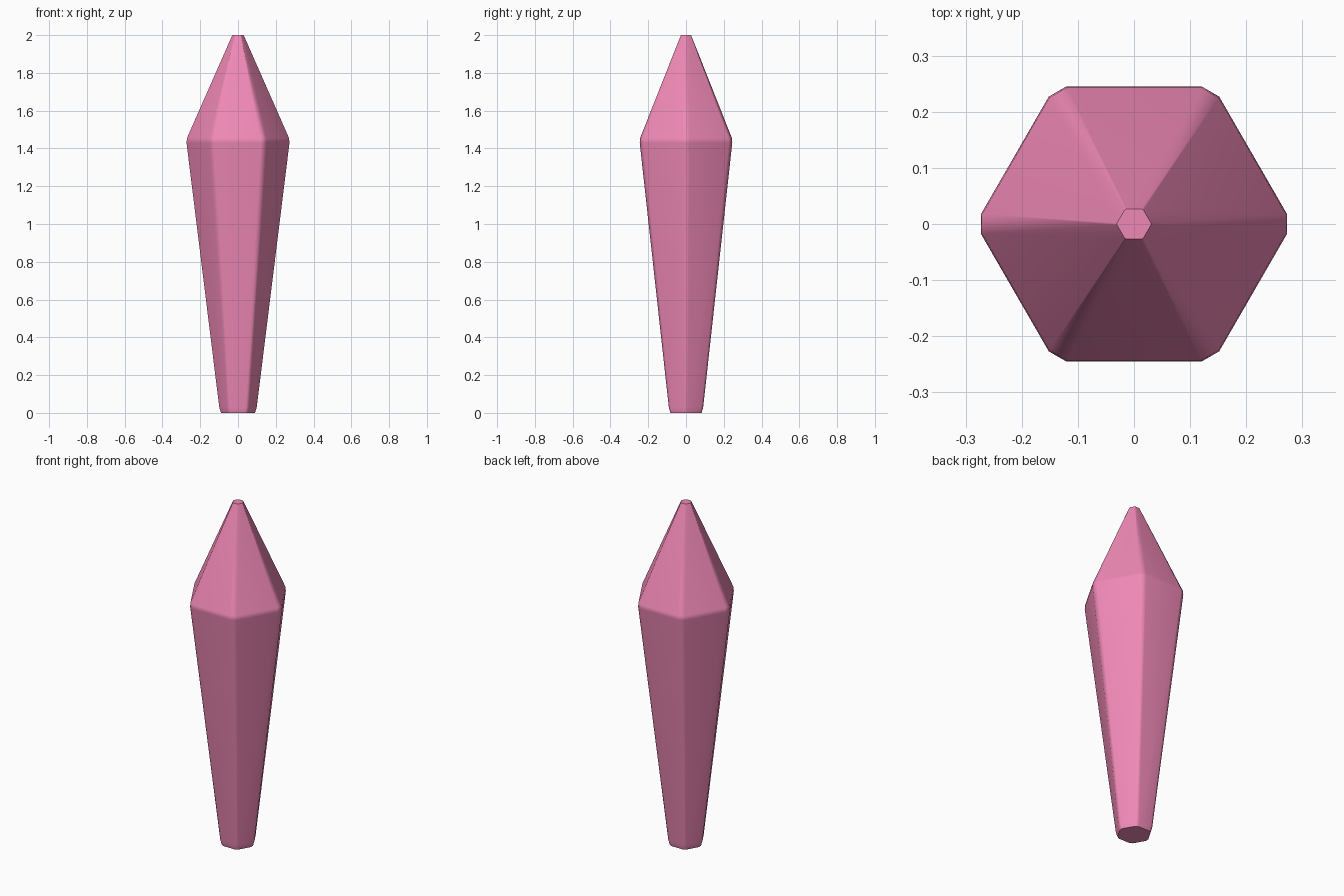
import bpy, bmesh, math

if "Cube" in bpy.data.objects:
    bpy.data.objects.remove(bpy.data.objects["Cube"])

# Rings from bottom to tip: height, hexagon apothem, half-width of the corner bevel
RINGS = [
    (0.0, 0.083, 0.010),
    (0.03, 0.091, 0.010),
    (1.43, 0.245, 0.018),
    (1.455, 0.243, 0.018),
    (2.0, 0.027, 0.002),
]


def ring_points(z, apothem, cut):
    radius = apothem / math.cos(math.pi / 6) - cut * math.tan(math.pi / 6)
    points = []
    for k in range(6):
        a = math.radians(60 * k)
        for s in (-cut, cut):
            points.append((radius * math.cos(a) - s * math.sin(a),
                           radius * math.sin(a) + s * math.cos(a), z))
    return points


# Crystal body: lofted hexagon with bevelled ridges
bm = bmesh.new()
rings = [[bm.verts.new(p) for p in ring_points(*r)] for r in RINGS]
for lo, hi in zip(rings, rings[1:]):
    for i in range(12):
        j = (i + 1) % 12
        bm.faces.new((lo[i], lo[j], hi[j], hi[i]))
bm.faces.new(rings[0][::-1])
bm.faces.new(rings[-1])
bmesh.ops.recalc_face_normals(bm, faces=bm.faces[:])
mesh = bpy.data.meshes.new("crystal")
bm.to_mesh(mesh)
bm.free()

crystal = bpy.data.objects.new("crystal", mesh)
bpy.context.collection.objects.link(crystal)
bpy.context.view_layer.objects.active = crystal
crystal.select_set(True)
bpy.ops.object.shade_smooth_by_angle(angle=math.radians(50))

# Large facets stay flat, only the bevels blend
weighted = crystal.modifiers.new("weighted_normals", 'WEIGHTED_NORMAL')
weighted.keep_sharp = True

# Pink material
pink = bpy.data.materials.new("pink")
pink.diffuse_color = (0.87, 0.25, 0.47, 1.0)
pink.use_nodes = True
pink.node_tree.nodes["Principled BSDF"].inputs["Base Color"].default_value = pink.diffuse_color
mesh.materials.append(pink)
